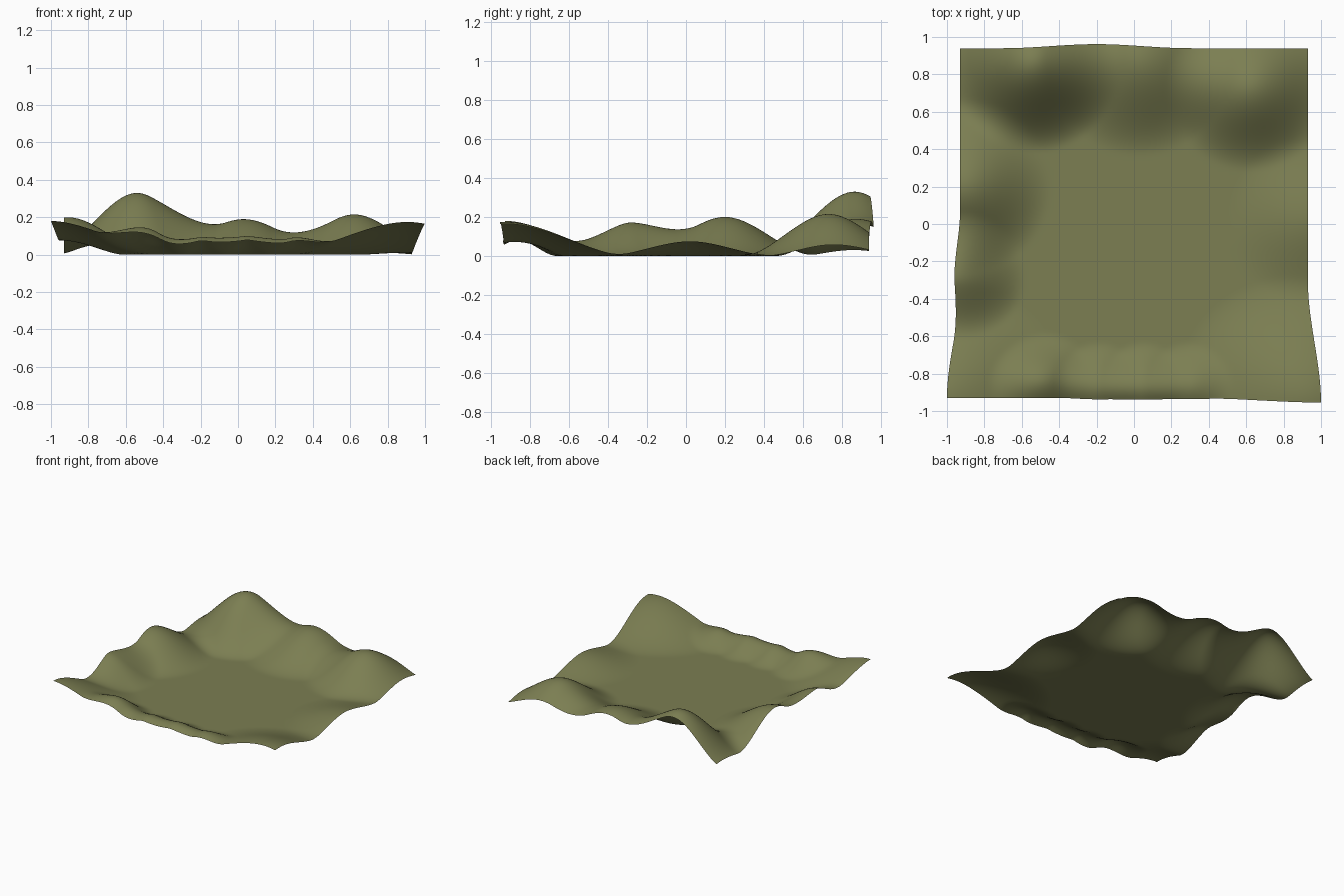
import bpy, bmesh

# One flat colour
olive = bpy.data.materials.new("olive ground")
olive.diffuse_color = (0.20, 0.21, 0.085, 1.0)

# Soft pulls on a flat sheet: centre x, y, radius, then shift dx, dy, dz
PULLS = [
    # back ridge
    (-0.54, 0.86, 0.48, 0.0, 0.0, 0.33),
    (0.03, 0.86, 0.50, 0.0, 0.0, 0.19),
    (0.62, 0.73, 0.45, 0.0, 0.0, 0.215),
    (-0.20, 0.94, 0.50, 0.0, 0.022, 0.0),
    # left side
    (-0.91, 0.20, 0.47, 0.0, 0.0, 0.20),
    (-0.93, -0.28, 0.35, -0.03, 0.0, 0.172),
    (-0.93, -0.93, 0.60, -0.07, 0.0, 0.18),
    # front ripples
    (-0.47, -0.84, 0.26, 0.0, 0.0, 0.118),
    (-0.19, -0.86, 0.23, 0.0, -0.01, 0.095),
    (0.05, -0.86, 0.23, 0.0, -0.012, 0.10),
    (0.29, -0.86, 0.23, 0.0, -0.008, 0.085),
    # right side
    (0.84, -0.90, 0.62, 0.0, 0.0, 0.175),
    (0.93, -0.93, 0.62, 0.07, -0.025, 0.0),
    (0.93, 0.02, 0.44, 0.0, 0.0, 0.075),
    (0.93, 0.94, 0.40, 0.0, 0.0, 0.015),
]


def falloff(d, r):
    t = min(d / r, 1.0)
    return 1 - t * t * (3 - 2 * t)


# Ground sheet: flat grid with a rim pulled up into hills
bm = bmesh.new()
bmesh.ops.create_grid(bm, x_segments=96, y_segments=96, size=0.93)
for v in bm.verts:
    x, y = v.co.x, v.co.y * 1.005 + 0.005
    nx, ny, nz = x, y, 0.0
    for cx, cy, r, dx, dy, dz in PULLS:
        w = falloff(((x - cx) ** 2 + (y - cy) ** 2) ** 0.5, r)
        nx += dx * w
        ny += dy * w
        nz += dz * w
    v.co = (nx, ny, nz)
for f in bm.faces:
    f.smooth = True

mesh = bpy.data.meshes.new("ground_sheet")
bm.to_mesh(mesh)
bm.free()
mesh.materials.append(olive)
ground = bpy.data.objects.new("ground_sheet", mesh)
bpy.context.collection.objects.link(ground)
